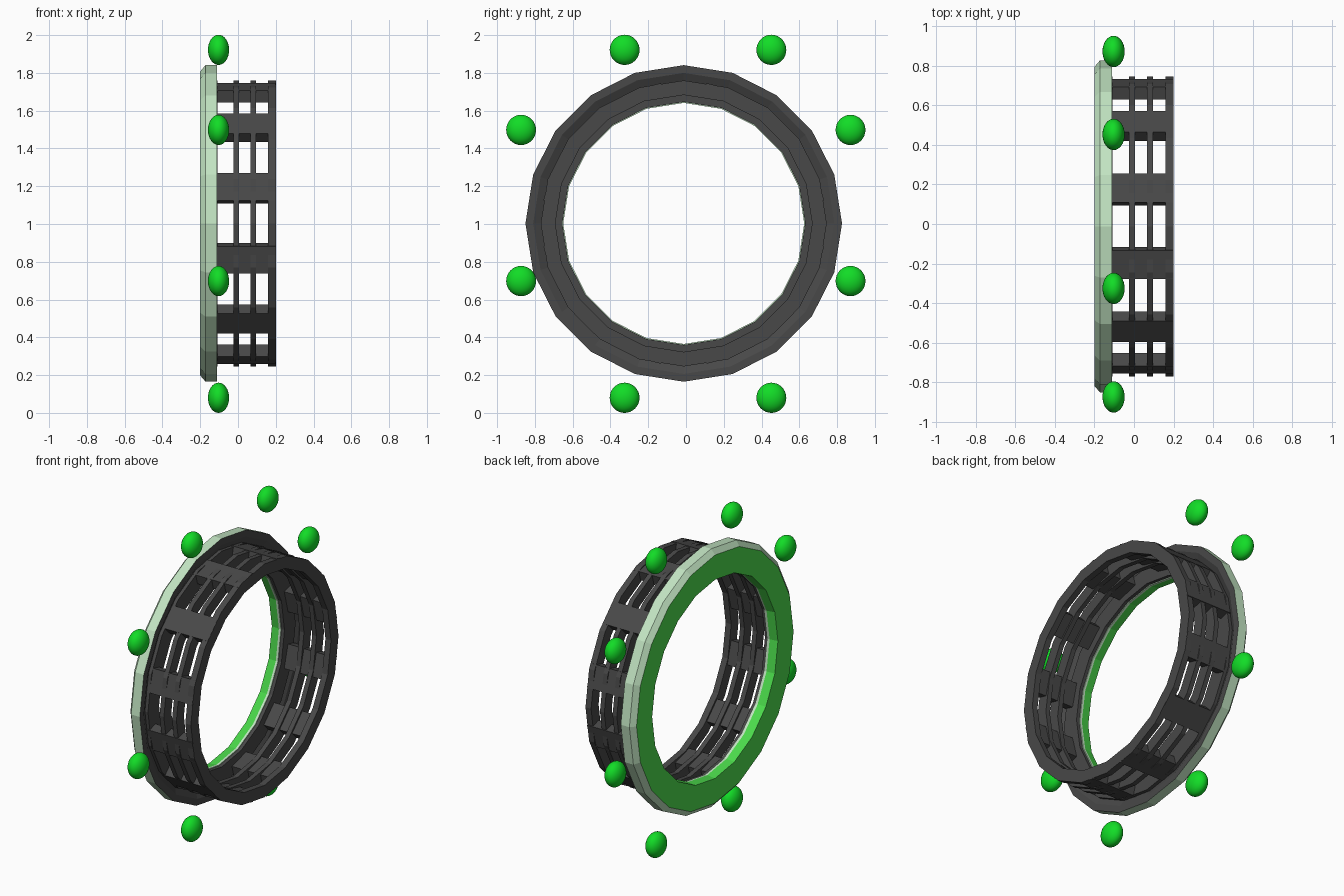
import bpy, bmesh, math
from mathutils import Matrix, Vector

if "Cube" in bpy.data.objects:
    bpy.data.objects.remove(bpy.data.objects["Cube"])

CY, CZ = -0.012, 1.003   # centre of the ring axis, which runs along x
SIDES = 20


def material(name, rgb):
    m = bpy.data.materials.new(name)
    m.diffuse_color = (*rgb, 1)
    m.use_nodes = True
    m.node_tree.nodes["Principled BSDF"].inputs["Base Color"].default_value = m.diffuse_color
    return m


dark = material("dark grey", (0.065, 0.065, 0.065))
pale = material("pale green", (0.54, 0.78, 0.54))
green = material("bright green", (0.07, 0.70, 0.07))
orb_green = material("orb green", (0.006, 0.72, 0.02))


def finish(bm, name, mats):
    bmesh.ops.recalc_face_normals(bm, faces=bm.faces)
    me = bpy.data.meshes.new(name)
    bm.to_mesh(me)
    bm.free()
    for m in mats:
        me.materials.append(m)
    ob = bpy.data.objects.new(name, me)
    bpy.context.collection.objects.link(ob)
    return ob


def lathe(name, profile, mats):
    """Spin a closed (x, radius, material) profile about the x axis."""
    bm = bmesh.new()
    loops = []
    for i in range(SIDES):
        a = 2 * math.pi * i / SIDES
        loops.append([bm.verts.new((x, CY + r * math.cos(a), CZ + r * math.sin(a)))
                      for x, r, _ in profile])
    n = len(profile)
    for i in range(SIDES):
        p, q = loops[i], loops[(i + 1) % SIDES]
        for j in range(n):
            k = (j + 1) % n
            bm.faces.new((p[j], p[k], q[k], q[j])).material_index = profile[j][2]
    return finish(bm, name, mats)


# Front rim: green face and bore, pale outside, dark grooved back
lathe("front_rim", [
    (-0.200, 0.645, 1), (-0.200, 0.805, 0), (-0.172, 0.838, 0),
    (-0.110, 0.838, 2), (-0.110, 0.797, 2), (-0.130, 0.757, 2),
    (-0.130, 0.645, 0), (-0.130, 0.638, 0), (-0.145, 0.638, 1)],
    [pale, green, dark])

# Cage hoops, the first one seated in the back of the rim
for name, x0, x1, r0, r1 in (("base_hoop", -0.135, -0.108, 0.643, 0.757),
                             ("inner_hoop", -0.025, 0.006, 0.680, 0.757),
                             ("middle_hoop", 0.065, 0.096, 0.680, 0.757),
                             ("end_hoop", 0.160, 0.200, 0.680, 0.757)):
    lathe(name, [(x0, r0, 0), (x0, r1, 0), (x1, r1, 0), (x1, r0, 0)], [dark])

# Twelve flat bars joining the hoops
bm = bmesh.new()
for i in range(12):
    a = math.radians(15 + 30 * i)
    mat = (Matrix.Translation((0.0345, CY, CZ)) @ Matrix.Rotation(a, 4, 'X')
           @ Matrix.Translation((0, 0.716, 0))
           @ Matrix.Diagonal((0.329, 0.066, 0.150, 1)))
    bmesh.ops.create_cube(bm, size=1, matrix=mat)
finish(bm, "cage_bars", [dark])

# Eight floating flattened orbs around the rim
for i, (y, z) in enumerate(((-0.325, 1.922), (0.452, 1.922),
                            (-0.873, 1.498), (0.871, 1.498),
                            (-0.873, 0.698), (0.871, 0.698),
                            (-0.325, 0.080), (0.452, 0.080))):
    bm = bmesh.new()
    bmesh.ops.create_uvsphere(bm, u_segments=32, v_segments=16, radius=1,
                              matrix=Matrix.Translation((-0.103, y, z))
                              @ Matrix.Diagonal((0.056, 0.079, 0.080, 1)))
    for f in bm.faces:
        f.smooth = True
    finish(bm, "orb_%d" % (i + 1), [orb_green])
